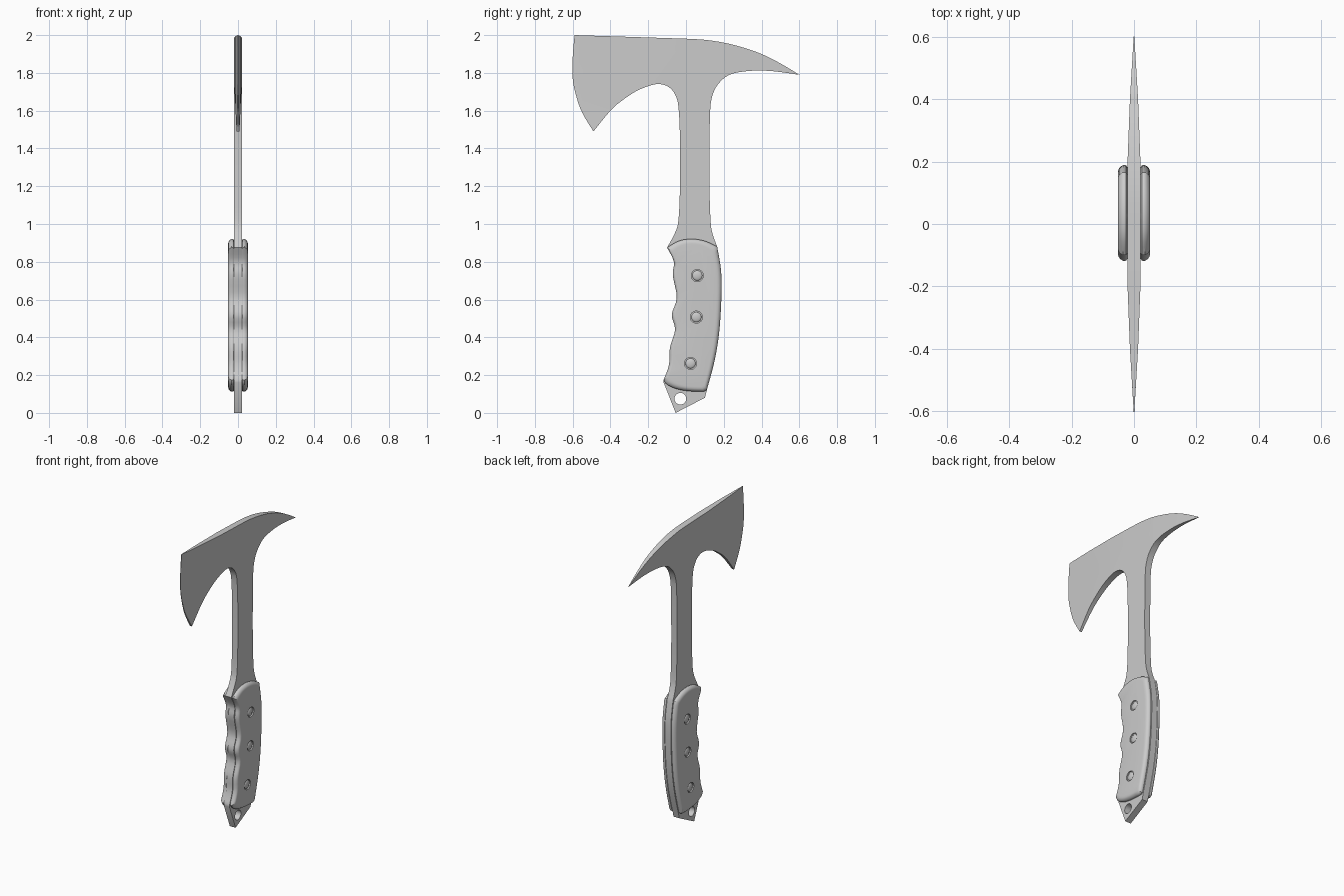
import bpy, bmesh, math
from mathutils import Vector, Matrix

if "Cube" in bpy.data.objects:
    bpy.data.objects.remove(bpy.data.objects["Cube"])

# outline runs as (y, z); each run is smooth inside and has corners at its ends
EDGE = [(-.59, 2.0), (-.60, 1.88), (-.60, 1.77), (-.582, 1.68), (-.55, 1.59), (-.49, 1.49)]
BEARD = [(-.49, 1.49), (-.40, 1.60), (-.33, 1.66), (-.25, 1.71), (-.16, 1.74), (-.10, 1.73),
         (-.06, 1.69), (-.04, 1.62), (-.032, 1.45), (-.032, 1.2), (-.04, 1.02), (-.06, .95), (-.10, .875)]
FINGERS = [(-.10, .875), (-.064, .80), (-.07, .73), (-.049, .61), (-.075, .52),
           (-.058, .44), (-.085, .345), (-.09, .255), (-.118, .175)]
POMMEL = [(-.118, .16), (-.055, 0), (.10, .08)]
BACK = [(.11, .12), (.15, .27), (.175, .42), (.187, .6), (.186, .75), (.165, .88)]
NECK = [(.165, .88), (.14, .95), (.13, 1.02), (.124, 1.2), (.124, 1.4), (.128, 1.6), (.14, 1.68),
        (.17, 1.74), (.23, 1.79), (.33, 1.81), (.45, 1.81), (.60, 1.79)]
TOP = [(.60, 1.79), (.5, 1.85), (.4, 1.90), (.3, 1.935), (.2, 1.96), (.1, 1.975), (0, 1.981)]
SCALE_FOOT = [(-.118, .175), (-.10, .15), (-.05, .127), (.02, .115), (.11, .112)]
SCALE_HEAD = [(.165, .88), (.10, .91), (.03, .921), (-.04, .91), (-.10, .875)]
RIVETS = [(.06, .727), (.055, .507), (.024, .262)]


def smooth(run, n=4):
    """Catmull-Rom through a run, leaving out the last point."""
    p = [Vector(q) for q in [run[0]] + run + [run[-1]]]
    out = []
    for a, b, c, d in zip(p, p[1:], p[2:], p[3:]):
        for i in range(n):
            t = i / n
            out.append(.5 * (2 * b + (c - a) * t + (2 * a - 5 * b + 4 * c - d) * t * t
                             + (3 * b - a - 3 * c + d) * t ** 3))
    return out


def finish(name, bm):
    bmesh.ops.recalc_face_normals(bm, faces=bm.faces)
    me = bpy.data.meshes.new(name)
    bm.to_mesh(me)
    bm.free()
    ob = bpy.data.objects.new(name, me)
    bpy.context.collection.objects.link(ob)
    return ob


def activate(ob):
    bpy.ops.object.select_all(action='DESELECT')
    ob.select_set(True)
    bpy.context.view_layer.objects.active = ob


def shade(ob, deg=35):
    activate(ob)
    bpy.ops.object.shade_smooth_by_angle(angle=math.radians(deg))


def drill(ob, holes, r, x, depth):
    """Cut round holes along x, centred on x."""
    bm = bmesh.new()
    for y, z in holes:
        m = Matrix.Translation((x, y, z)) @ Matrix.Rotation(math.pi / 2, 4, 'Y')
        bmesh.ops.create_cone(bm, cap_ends=True, segments=24, radius1=r, radius2=r, depth=depth, matrix=m)
    cutter = finish("cutter", bm)
    cutter.hide_render = True
    mod = ob.modifiers.new("holes", 'BOOLEAN')
    mod.operation, mod.solver, mod.object = 'DIFFERENCE', 'EXACT', cutter
    activate(ob)
    bpy.ops.object.modifier_apply(modifier=mod.name)
    bpy.data.objects.remove(cutter)


def half_thickness(y):
    stops = [(0, .021), (.19, .021), (.4, .013), (.601, .001)]
    for (a, ha), (b, hb) in zip(stops, stops[1:]):
        if abs(y) <= b:
            return ha + (hb - ha) * (abs(y) - a) / (b - a)
    return .001


# one-piece steel: axe blade, spike, neck and tang, with the lanyard hole
outline = (smooth(EDGE) + smooth(BEARD) + smooth(FINGERS) + [Vector(FINGERS[-1])]
           + [Vector(p) for p in POMMEL] + smooth(BACK) + smooth(NECK) + smooth(TOP) + [Vector(TOP[-1])])
hole = [Vector((-.03 + .031 * math.cos(a), .075 + .031 * math.sin(a)))
        for a in (i * math.tau / 24 for i in range(24))]
bm = bmesh.new()
for loop in (outline, hole):
    vs = [bm.verts.new((0, p.x, p.y)) for p in loop]
    for a, b in zip(vs, vs[1:] + vs[:1]):
        bm.edges.new((a, b))
bmesh.ops.triangle_fill(bm, edges=bm.edges[:], use_beauty=True, normal=(1, 0, 0))
for y in (-.4, -.19, .19, .4):
    bmesh.ops.bisect_plane(bm, geom=bm.verts[:] + bm.edges[:] + bm.faces[:],
                           plane_co=(0, y, 0), plane_no=(0, 1, 0))

# give the flat sheet its tapering thickness: mirrored faces plus a rim
sheet, rim = bm.faces[:], [e for e in bm.edges if len(e.link_faces) == 1]
other = {}
for v in bm.verts[:]:
    h = half_thickness(v.co.y)
    other[v] = bm.verts.new((-h, v.co.y, v.co.z))
    v.co.x = h
for f in sheet:
    bm.faces.new([other[v] for v in reversed(f.verts[:])])
for e in rim:
    a, b = e.verts
    bm.faces.new((a, b, other[b], other[a]))
shade(finish("axe_head_and_tang", bm))

# handle scales: rounded slabs lofted from inset rings, with countersunk rivets
grip = smooth(FINGERS) + smooth(SCALE_FOOT) + smooth(BACK) + smooth(SCALE_HEAD)
RINGS = [(.020, .008), (.025, .001), (.029, 0), (.035, 0), (.042, .004), (.048, .010), (.051, .017), (.052, .026)]
for side, label in ((1, "right"), (-1, "left")):
    bm = bmesh.new()
    loops = []
    for x, inset in RINGS:
        ky, kz = 1 - inset / .14, 1 - inset / .40
        loops.append([bm.verts.new((side * x, .035 + (p.x - .035) * ky, .515 + (p.y - .515) * kz))
                      for p in grip])
    for a, b in zip(loops, loops[1:]):
        for i in range(len(a)):
            j = (i + 1) % len(a)
            bm.faces.new((a[i], a[j], b[j], b[i]))
    bm.faces.new(loops[0])
    bm.faces.new(loops[-1])
    scale = finish(label + "_handle_scale", bm)
    drill(scale, RIVETS, .032, side * .054, .02)
    shade(scale)

    # domed rivet heads sitting in the recesses
    bm = bmesh.new()
    for y, z in RIVETS:
        m = Matrix.Translation((side * .043, y, z)) @ Matrix.Diagonal((.009, .027, .027, 1)) \
            @ Matrix.Rotation(math.pi / 2, 4, 'Y')
        bmesh.ops.create_uvsphere(bm, u_segments=20, v_segments=10, radius=1, matrix=m)
    shade(finish(label + "_rivets", bm), 60)
